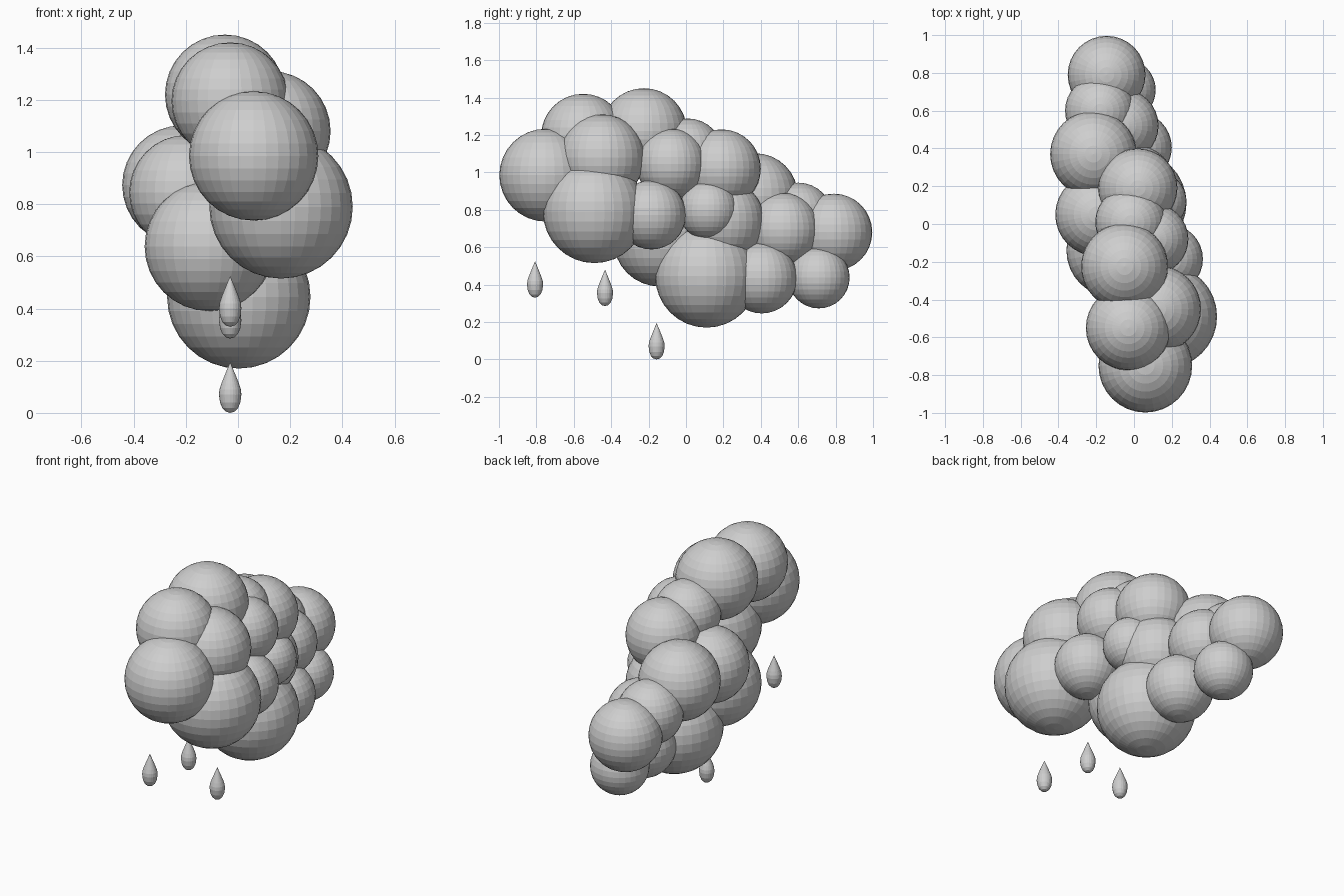
import bpy, bmesh, math
from mathutils import Matrix

grey = bpy.data.materials.new("light grey")
grey.diffuse_color = (0.62, 0.62, 0.62, 1)


def add_object(name, bm):
    mesh = bpy.data.meshes.new(name)
    bm.to_mesh(mesh)
    bm.free()
    mesh.materials.append(grey)
    obj = bpy.data.objects.new(name, mesh)
    bpy.context.collection.objects.link(obj)
    return obj


# Cloud puffs: x, y, z, radius (flat-faced spheres, front to back)
puffs = [
    (0.06, -0.75, 0.985, 0.248),
    (0.125, -0.45, 1.08, 0.23),
    (0.165, -0.49, 0.79, 0.275),
    (-0.03, -0.55, 1.195, 0.225),
    (-0.05, -0.225, 1.22, 0.23),
    (0.10, -0.08, 1.045, 0.188),
    (-0.017, 0.01, 1.10, 0.188),
    (0.02, 0.19, 1.02, 0.21),
    (0.18, -0.185, 0.773, 0.185),
    (0.12, 0.12, 0.797, 0.158),
    (0.003, 0.11, 0.445, 0.275),
    (0.01, 0.405, 0.436, 0.19),
    (-0.05, 0.71, 0.438, 0.165),
    (-0.145, 0.79, 0.68, 0.206),
    (-0.065, 0.52, 0.695, 0.195),
    (-0.215, 0.37, 0.873, 0.229),
    (-0.18, 0.60, 0.76, 0.185),
    (0.0, 0.20, 0.74, 0.22),
    (-0.11, -0.14, 0.638, 0.248),
    (-0.197, 0.05, 0.845, 0.22),
]
bm = bmesh.new()
for x, y, z, r in puffs:
    bmesh.ops.create_uvsphere(bm, u_segments=32, v_segments=16, radius=r,
                              matrix=Matrix.Translation((x, y, z)))
add_object("cloud", bm)

# Raindrops: one lathe profile (radius, height), spun around z
profile = [(0, 0), (0.017, 0.005), (0.030, 0.018), (0.039, 0.040),
           (0.043, 0.070), (0.041, 0.090), (0.034, 0.112),
           (0.024, 0.137), (0.013, 0.164), (0, 0.195)]


def raindrop(name, x, y, z):
    bm = bmesh.new()
    verts = [bm.verts.new((r, 0, h)) for r, h in profile]
    edges = [bm.edges.new(pair) for pair in zip(verts, verts[1:])]
    bmesh.ops.spin(bm, geom=verts + edges, cent=(0, 0, 0), axis=(0, 0, 1),
                   angle=math.tau, steps=24)
    bmesh.ops.remove_doubles(bm, verts=bm.verts, dist=0.0005)
    bmesh.ops.recalc_face_normals(bm, faces=bm.faces)
    add_object(name, bm).location = (x, y, z)


for side, y, z in (("front", -0.807, 0.33), ("middle", -0.433, 0.285),
                   ("back", -0.157, 0.0)):
    raindrop(side + "_raindrop", -0.03, y, z)
